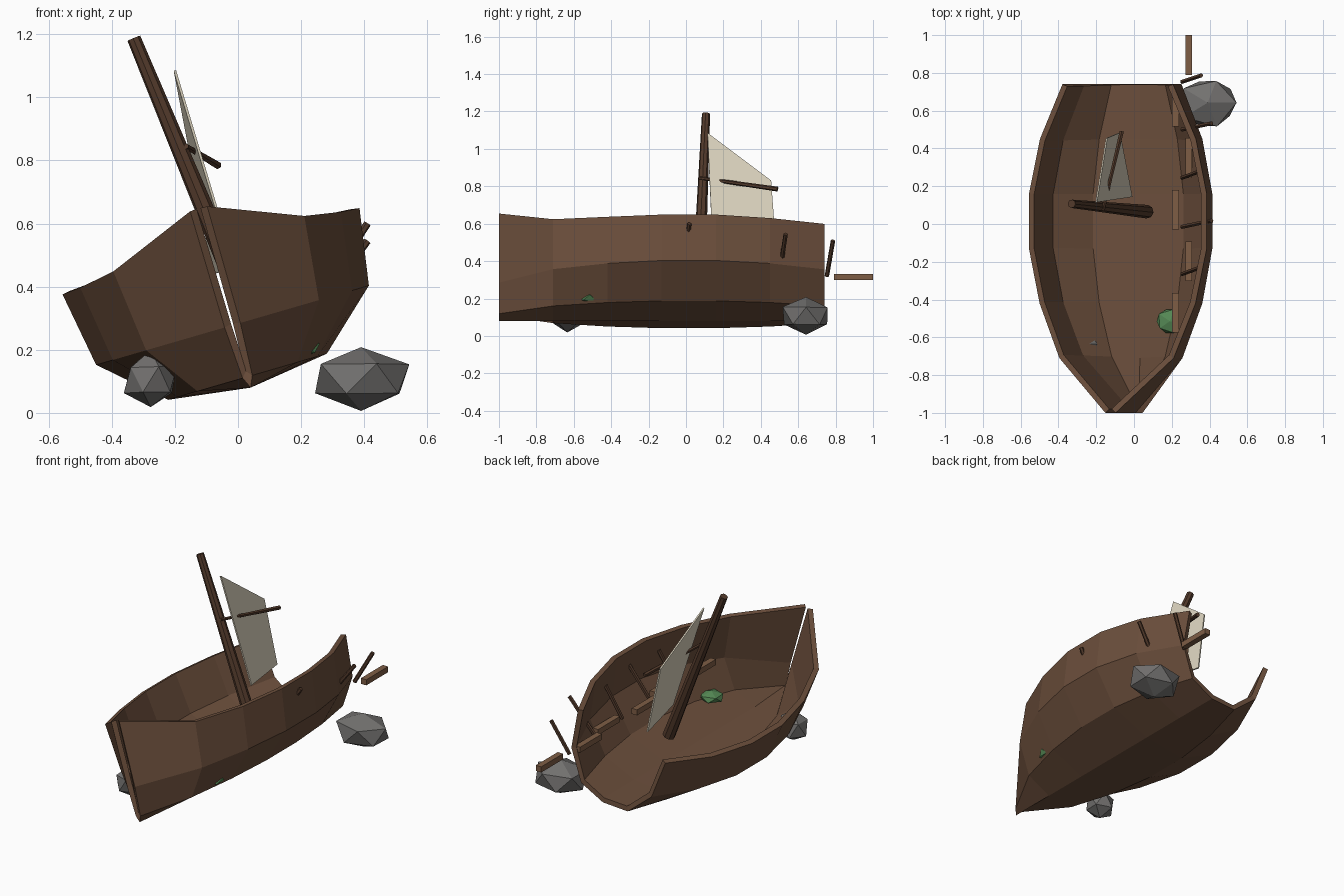
import bpy, bmesh, math, random
from mathutils import Vector, Matrix

if "Cube" in bpy.data.objects:
    bpy.data.objects.remove(bpy.data.objects["Cube"])

random.seed(4)

def material(name, col):
    m = bpy.data.materials.new(name)
    m.diffuse_color = (*col, 1)
    m.use_nodes = True
    m.node_tree.nodes["Principled BSDF"].inputs["Base Color"].default_value = m.diffuse_color
    return m

HULL = material("hull_wood", (0.15, 0.078, 0.045))
DARK = material("dark_wood", (0.085, 0.042, 0.024))
PLANK = material("plank_wood", (0.21, 0.11, 0.06))
CLOTH = material("sail_cloth", (0.72, 0.66, 0.52))
STONE = material("stone", (0.17, 0.165, 0.16))
MOSS = material("moss", (0.09, 0.25, 0.09))

def add(name, bm, mat):
    bmesh.ops.recalc_face_normals(bm, faces=bm.faces)
    me = bpy.data.meshes.new(name)
    bm.to_mesh(me)
    bm.free()
    me.materials.append(mat)
    ob = bpy.data.objects.new(name, me)
    bpy.context.collection.objects.link(ob)
    return ob

def pole(name, a, b, r1, r2, mat, sides=6):
    a, b = Vector(a), Vector(b)
    rot = (b - a).to_track_quat('Z', 'Y').to_matrix().to_4x4()
    bm = bmesh.new()
    bmesh.ops.create_cone(bm, cap_ends=True, segments=sides, radius1=r1, radius2=r2,
                          depth=(b - a).length, matrix=Matrix.Translation((a + b) / 2) @ rot)
    return add(name, bm, mat)

def lump(name, centre, size, mat, jitter):
    bm = bmesh.new()
    bmesh.ops.create_icosphere(bm, subdivisions=1, radius=1)
    for v in bm.verts:
        k = 1 + random.uniform(-jitter, jitter)
        v.co = Vector([c + s * k * p for c, s, p in zip(centre, size, v.co)])
    return add(name, bm, mat)

# Hull: seven-point sections lofted along y, rolled to one side, open at the stern
ROLL = math.radians(16.2)
# y, half width at rail, at upper chine, at lower chine, rail height
stations = [(-1.0, .028, .026, .016, .59), (-.71, .315, .285, .165, .475),
            (-.42, .43, .395, .23, .455), (-.13, .49, .45, .262, .45),
            (.16, .49, .45, .262, .45), (.45, .43, .395, .23, .448),
            (.74, .305, .28, .163, .452)]
bm = bmesh.new()
rows = []
for y, w_top, w_mid, w_low, h_top in stations:
    half = [(w_low, .036), (w_mid, .206), (w_top, h_top)]
    section = [(-w, h) for w, h in reversed(half)] + [(0, 0)] + half
    rows.append([bm.verts.new((.04 + w * math.cos(ROLL) - h * math.sin(ROLL), y,
                               .08 + w * math.sin(ROLL) + h * math.cos(ROLL)))
                 for w, h in section])
for r0, r1 in zip(rows, rows[1:]):
    for i in range(6):
        bm.faces.new((r0[i], r0[i + 1], r1[i + 1], r1[i]))
hull = add("hull", bm, HULL)
# make the face normals point outwards (keel faces downwards)
if sum(p.normal.z * p.area for p in hull.data.polygons) > 0:
    hull.data.flip_normals()
shell = hull.modifiers.new("shell", 'SOLIDIFY')
shell.thickness = .03
shell.offset = -1

# Leaning mast, with a broken spar behind the sail
pole("mast", (.07, .065, .22), (-.33, .107, 1.187), .036, .022, DARK, 8)
pole("spar", (-.165, .07, .845), (-.065, .49, .785), .009, .013, DARK)

# Torn sail: a thin four-cornered sheet
bm = bmesh.new()
bm.faces.new([bm.verts.new(p) for p in
              ((-.2, .115, 1.085), (-.145, .455, .83), (-.077, .483, .44), (-.012, .143, .46))])
sail = add("sail", bm, CLOTH)
cloth = sail.modifiers.new("thickness", 'SOLIDIFY')
cloth.thickness = .008
cloth.offset = 0

# Broken ribs along the raised side
ribs = [(-.25, .345, .36, .55), (0, .41, .36, .6), (.26, .345, .34, .53),
        (.515, .41, .33, .545), (.768, .355, .32, .51)]
for i, (y, x, z0, z1) in enumerate(ribs):
    pole(f"rib_{i + 1}", (.255, y - .015, z0), (x, y + .018, z1), .012, .012, DARK)

# Loose planks, staggered in two rows
for i in range(6):
    bm = bmesh.new()
    bmesh.ops.create_cube(bm, size=1)
    for v in bm.verts:
        v.co = Vector((v.co.x * .036 + (.29 if i % 2 else .22), v.co.y * .21 - .47 + .273 * i,
                       v.co.z * .034 + (.36 if i % 2 else .385) - .009 * i))
    add(f"plank_{i + 1}", bm, PLANK)

# Rocks and moss
lump("large_rock", (.39, .642, .107), (.17, .14, .104), STONE, .06)
lump("small_rock", (-.277, -.635, .105), (.09, .09, .09), STONE, .06)
lump("moss", (.19, -.515, .205), (.077, .072, .033), MOSS, .05)
